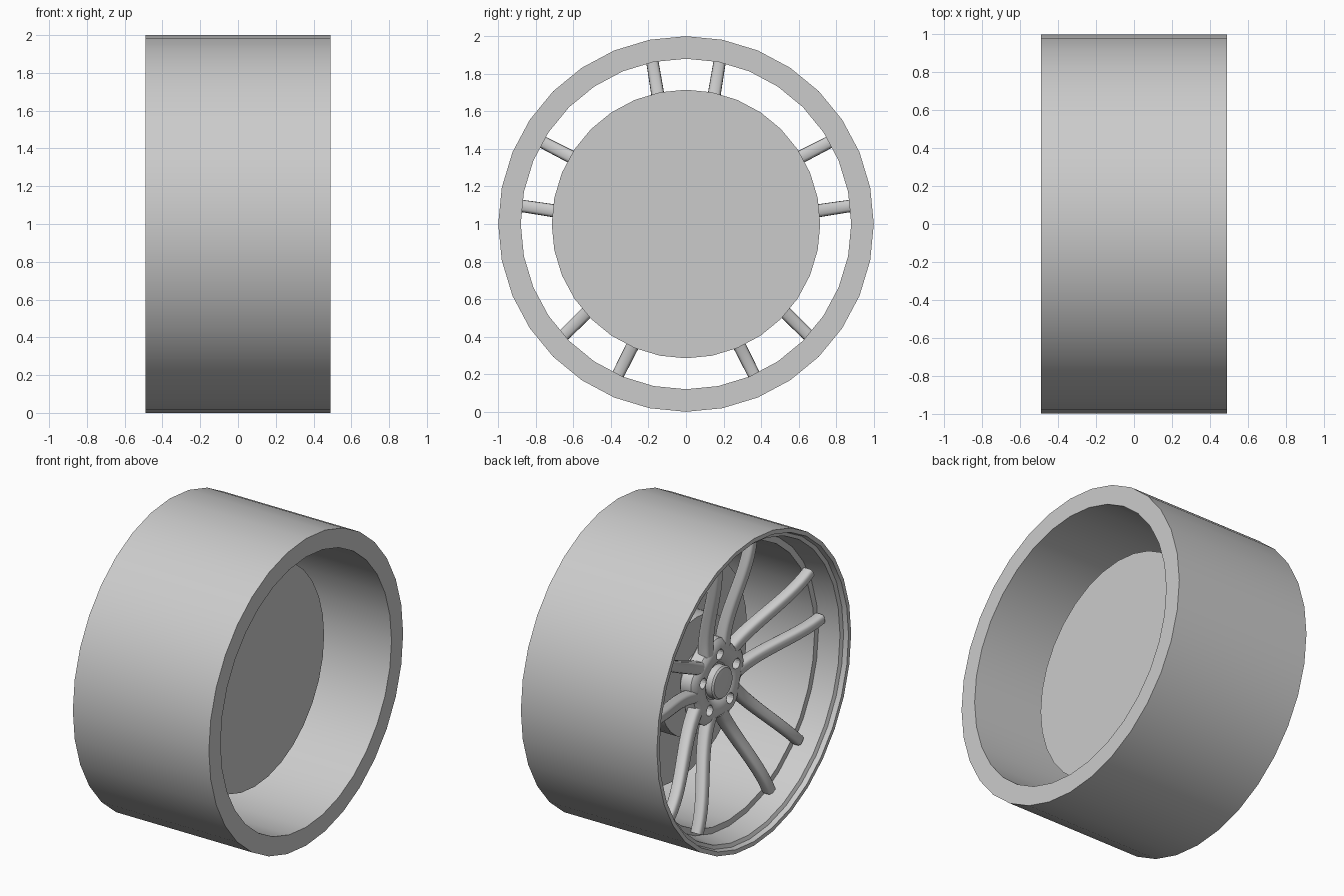
import bpy, bmesh, math

if "Cube" in bpy.data.objects:
    bpy.data.objects.remove(bpy.data.objects["Cube"])

grey = bpy.data.materials.new("light_grey_metal")
grey.diffuse_color = (0.6, 0.6, 0.6, 1)
grey.use_nodes = True
grey.node_tree.nodes["Principled BSDF"].inputs["Base Color"].default_value = grey.diffuse_color


def finish(name, bm, angle=30):
    """Turn a bmesh into a named, smooth shaded object."""
    bmesh.ops.remove_doubles(bm, verts=bm.verts, dist=1e-5)
    bmesh.ops.recalc_face_normals(bm, faces=bm.faces)
    me = bpy.data.meshes.new(name)
    bm.to_mesh(me)
    bm.free()
    me.materials.append(grey)
    ob = bpy.data.objects.new(name, me)
    bpy.context.collection.objects.link(ob)
    bpy.ops.object.select_all(action='DESELECT')
    ob.select_set(True)
    bpy.context.view_layer.objects.active = ob
    bpy.ops.object.shade_smooth_by_angle(angle=math.radians(angle))
    return ob


def bridge(bm, a, b):
    """Quads (or triangles at the axis) between two closed loops."""
    n = len(a)
    for i in range(n):
        vs = [a[i], a[(i + 1) % n], b[(i + 1) % n], b[i]]
        vs = list(dict.fromkeys(vs))
        if len(vs) > 2:
            bm.faces.new(vs)


def lathe(name, profile, sides=32, closed=False, wave=0.0, angle=30):
    """Spin an (x, radius) profile round the wheel axis; wave gives a five-lobed outline."""
    bm = bmesh.new()
    rings = []
    for x, r in profile:
        if r == 0:
            rings.append([bm.verts.new((x, 0, 1))] * sides)
            continue
        ring = []
        for i in range(sides):
            a = 2 * math.pi * i / sides
            q = r + (wave * math.cos(5 * a) if r > 0.2 else 0)
            ring.append(bm.verts.new((x, q * math.sin(a), 1 + q * math.cos(a))))
        rings.append(ring)
    for a, b in zip(rings, rings[1:]):
        bridge(bm, a, b)
    if closed:
        bridge(bm, rings[-1], rings[0])
    return finish(name, bm, angle)


# Wide rim barrel with stepped outer lip
lathe("rim_barrel", [(0.49, 1), (0.49, 0.88), (-0.31, 0.88), (-0.31, 0.92),
                     (-0.45, 0.942), (-0.46, 0.965), (-0.49, 0.973), (-0.49, 1)], closed=True)

# Brake disc with raised centre, and the axle joining it to the hub
lathe("brake_disc", [(0.12, 0), (0.12, 0.715), (0.06, 0.715), (0.06, 0.38),
                     (-0.08, 0.38), (-0.08, 0)])
lathe("axle", [(-0.06, 0), (-0.06, 0.16), (-0.16, 0.16), (-0.16, 0)])

# Hub plate with five bolt holes
hub = lathe("hub_plate", [(-0.215, 0), (-0.215, 0.115), (-0.24, 0.14), (-0.247, 0.19),
                          (-0.242, 0.235), (-0.222, 0.258), (-0.15, 0.262), (-0.13, 0.24),
                          (-0.13, 0)], sides=60, wave=0.018, angle=40)
for k in range(5):
    a = math.radians(72 * k)
    bpy.ops.mesh.primitive_cylinder_add(
        vertices=16, radius=0.034, depth=0.16,
        location=(-0.255, 0.18 * math.sin(a), 1 + 0.18 * math.cos(a)),
        rotation=(0, math.pi / 2, 0))
    cutter = bpy.context.object
    cutter.hide_render = True
    cutter.data.materials.append(grey)
    mod = hub.modifiers.new("bolt_hole", 'BOOLEAN')
    mod.operation = 'DIFFERENCE'
    mod.solver = 'EXACT'
    mod.object = cutter
    bpy.context.view_layer.objects.active = hub
    bpy.ops.object.modifier_apply(modifier=mod.name)
    bpy.data.objects.remove(cutter, do_unlink=True)

# Domed centre cap
lathe("centre_cap", [(-0.2, 0), (-0.2, 0.105), (-0.258, 0.105), (-0.268, 0.095),
                     (-0.274, 0.06), (-0.276, 0)])


def spoke(name, angle, side):
    """Curved, rounded bar running from the hub out to the rim step."""
    bm = bmesh.new()
    s, c = math.sin(angle), math.cos(angle)
    loops, steps, n = [], 14, 16
    for i in range(steps + 1):
        t = i / steps
        along = 0.2 + 0.68 * t
        across = side * (0.085 + 0.097 * t ** 1.2)
        front = -0.245 - 0.13 * t * t * (3 - 2 * t)
        half = 0.040 - 0.008 * t
        depth = 0.085 - 0.012 * t
        loop = []
        for j in range(n):
            p = 2 * math.pi * j / n
            cx, sx = math.cos(p), math.sin(p)
            w = across + half * math.copysign(abs(cx) ** 0.6, cx)
            x = front + depth / 2 * (1 - math.copysign(abs(sx) ** 0.6, sx))
            # Tilt the end cut so it follows the rim
            l = along - (w - across) * side * 0.2 * t
            loop.append(bm.verts.new((x, l * s + w * c, 1 + l * c - w * s)))
        loops.append(loop)
    for a, b in zip(loops, loops[1:]):
        bridge(bm, a, b)
    bm.faces.new(loops[0])
    bm.faces.new(loops[-1])
    finish(name, bm, 50)


# Five pairs of spokes
for k in range(5):
    for side in (-1, 1):
        spoke(f"spoke_{k + 1}_{'left' if side < 0 else 'right'}", math.radians(72 * k), side)
